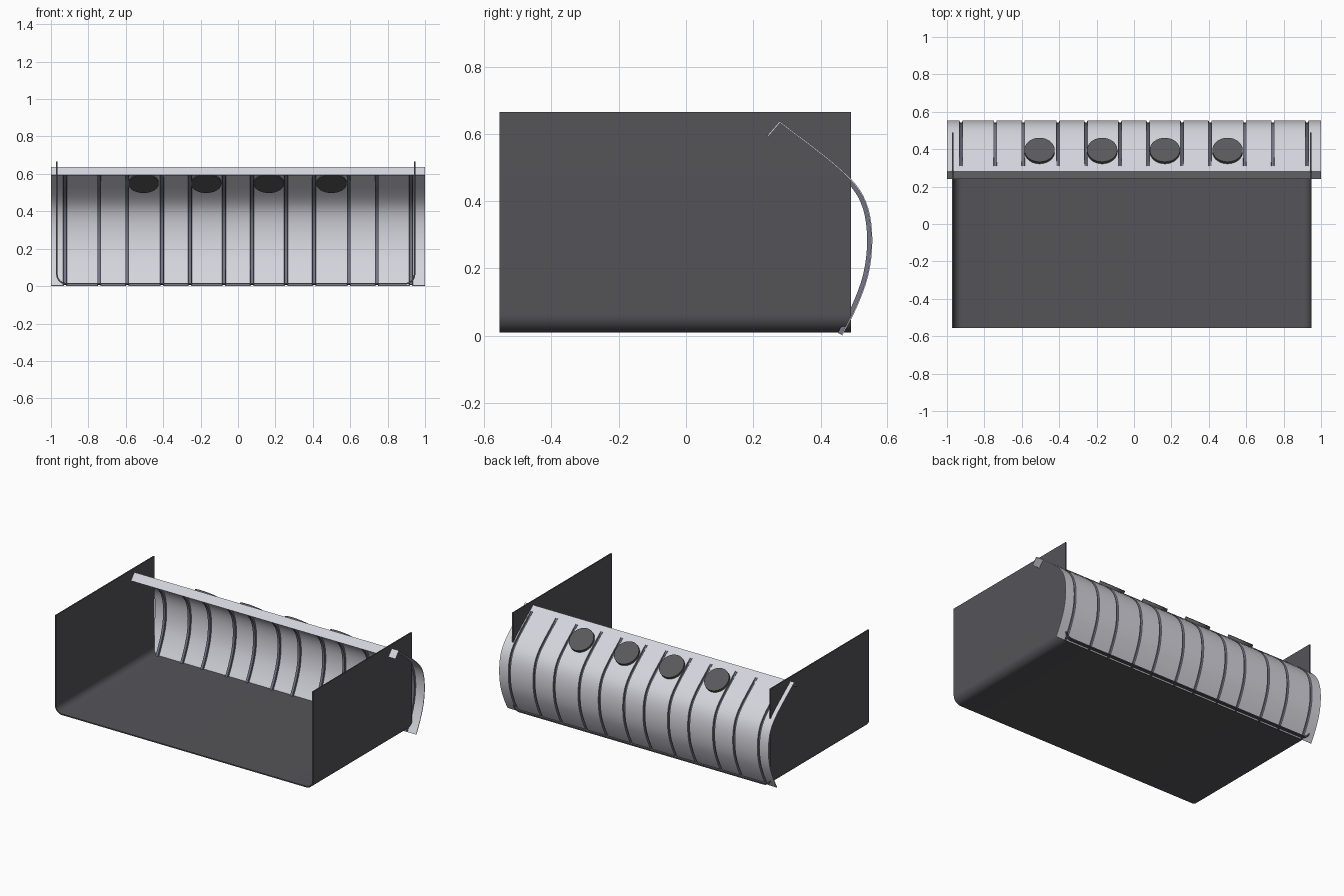
import bpy, bmesh, math
from mathutils import Vector

if "Cube" in bpy.data.objects:
    bpy.data.objects.remove(bpy.data.objects["Cube"])


def material(name, rgb):
    m = bpy.data.materials.new(name)
    m.diffuse_color = (*rgb, 1)
    m.use_nodes = True
    m.node_tree.nodes["Principled BSDF"].inputs["Base Color"].default_value = m.diffuse_color
    return m


CHARCOAL = material("charcoal", (0.09, 0.09, 0.10))
DISC_GREY = material("disc grey", (0.10, 0.10, 0.105))
SILVER = material("pale silver", (0.66, 0.66, 0.72))
RIB = material("slate rib", (0.17, 0.17, 0.23))


def finish(bm, name, mats, thickness=0, angle=30):
    bmesh.ops.recalc_face_normals(bm, faces=bm.faces)
    me = bpy.data.meshes.new(name)
    bm.to_mesh(me)
    bm.free()
    ob = bpy.data.objects.new(name, me)
    bpy.context.collection.objects.link(ob)
    for m in mats:
        me.materials.append(m)
    bpy.ops.object.select_all(action='DESELECT')
    ob.select_set(True)
    bpy.context.view_layer.objects.active = ob
    if thickness:
        s = ob.modifiers.new("sheet", 'SOLIDIFY')
        s.thickness = thickness
        s.offset = 0
        bpy.ops.object.modifier_apply(modifier=s.name)
    bpy.ops.object.shade_smooth_by_angle(angle=math.radians(angle))
    return ob


def grid(bm, rows):
    """Skin rows of points; returns faces with their (row, column)."""
    vs = [[bm.verts.new(p) for p in r] for r in rows]
    out = []
    for i in range(len(vs) - 1):
        for j in range(len(vs[0]) - 1):
            f = bm.faces.new((vs[i][j], vs[i + 1][j], vs[i + 1][j + 1], vs[i][j + 1]))
            out.append((f, i, j))
    return out


# U-shaped tray: rounded bottom corners, open front, back and top
L, R, B, T, RAD = -0.968, 0.944, 0.013, 0.665, 0.05
arc = [math.radians(a) for a in range(0, 91, 10)]
u = [(L, T)]
u += [(L + RAD - RAD * math.cos(a), B + RAD - RAD * math.sin(a)) for a in arc]
u += [(R - RAD + RAD * math.sin(a), B + RAD - RAD * math.cos(a)) for a in arc]
u += [(R, T)]
bm = bmesh.new()
grid(bm, [[(x, y, z) for x, z in u] for y in (-0.555, 0.49)])
finish(bm, "tray", [CHARCOAL], 0.008)

# Bowed back panel profile (y, z), smoothed between key points
keys = [Vector(p) for p in ((0.463, 0.002), (0.505, 0.083), (0.540, 0.18), (0.552, 0.283),
                            (0.540, 0.378), (0.502, 0.45), (0.42, 0.527), (0.31, 0.611), (0.279, 0.635))]
prof = []
for i in range(len(keys) - 1):
    p0, p1, p2, p3 = (keys[max(0, min(k, len(keys) - 1))] for k in (i - 1, i, i + 1, i + 2))
    n = 4 if i < 6 else 2
    for s in range(n):
        t = s / n
        prof.append(0.5 * (2 * p1 + (p2 - p0) * t + (2 * p0 - 5 * p1 + 4 * p2 - p3) * t * t
                           + (3 * p1 - p0 - 3 * p2 + p3) * t ** 3))
prof.append(keys[-1])
norms = []
for i in range(len(prof)):
    d = (prof[min(i + 1, len(prof) - 1)] - prof[max(i - 1, 0)]).normalized()
    norms.append(Vector((-d.y, d.x)))          # points inward
last = len(prof) - 3                           # grooves stop just below the top edge

# Twelve grooves pressed inward, mirrored about the centre
DEPTH = 0.012
centres = sorted(s * c for c in (0.075, 0.257, 0.407, 0.592, 0.742, 0.925) for s in (-1, 1))
cols = [(-1.0, 0)]
for c in centres:
    cols += [(c - 0.009, 0), (c - 0.007, 1), (c + 0.007, 1), (c + 0.009, 0)]
cols.append((1.0, 0))
rows = []
for i, (p, nrm) in enumerate(zip(prof, norms)):
    row = []
    for x, deep in cols:
        q = p + nrm * (DEPTH if deep and i < last else 0)
        row.append((x, q.x, q.y))
    rows.append(row)
bm = bmesh.new()
for f, i, j in grid(bm, rows):
    if i < last and (cols[j][1] or cols[j + 1][1]):
        f.material_index = 1
finish(bm, "back_panel", [SILVER, RIB], 0.004)

# Folded lip along the panel's top edge
bm = bmesh.new()
grid(bm, [[(x, 0.279, 0.635), (x, 0.243, 0.593)] for x in (-1, 1)])
finish(bm, "top_lip", [SILVER], 0.005)

# Four round discs set through the sloping upper part
for k in range(4):
    bpy.ops.mesh.primitive_cylinder_add(vertices=32, radius=0.081, depth=0.028,
                                        location=(-0.505 + k * 0.335, 0.388, 0.558),
                                        rotation=(-math.radians(37.5), 0, 0))
    disc = bpy.context.object
    disc.name = f"disc_{k + 1}"
    disc.data.materials.append(DISC_GREY)
    bpy.ops.object.shade_smooth_by_angle(angle=math.radians(30))
